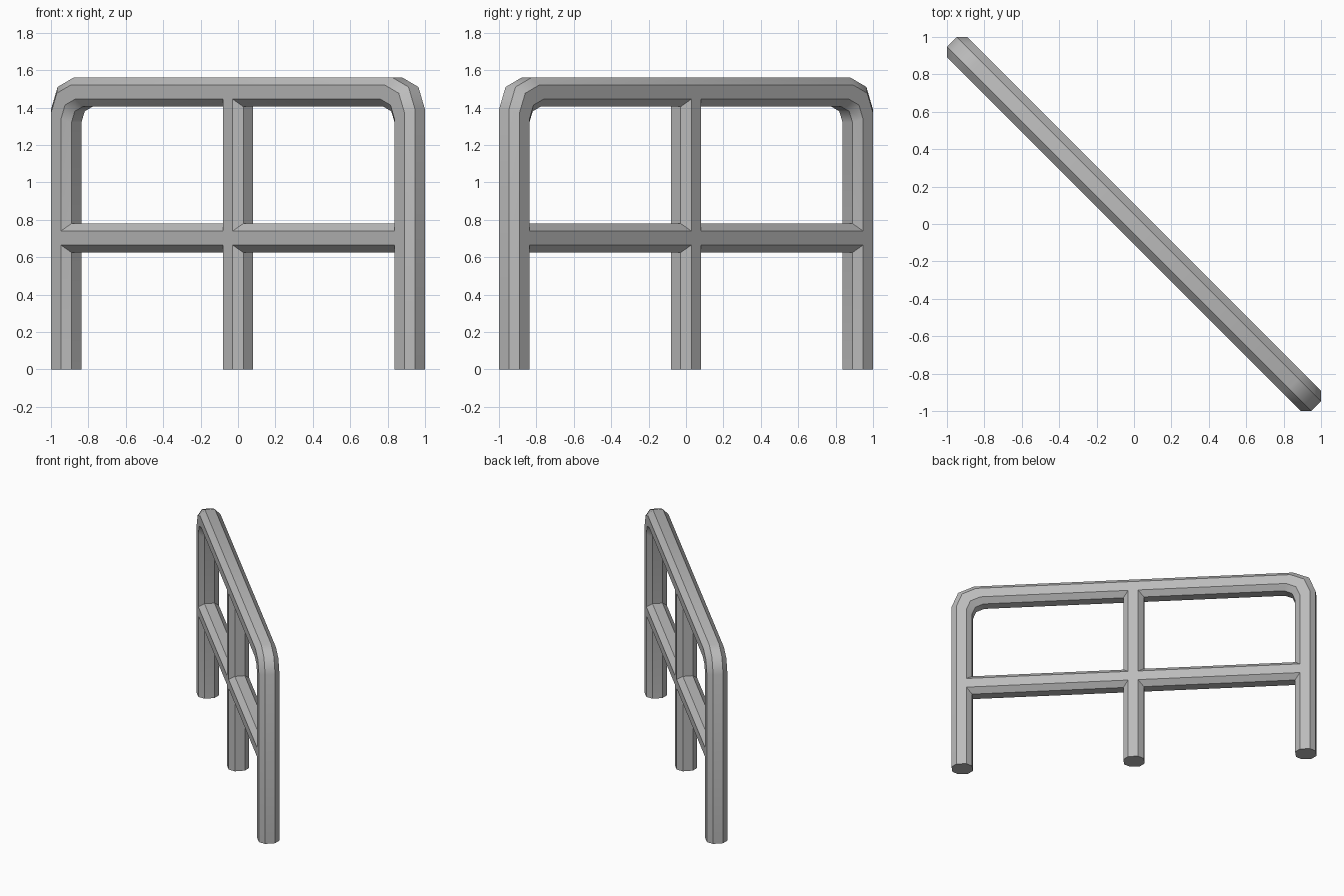
import bpy, bmesh
from math import sin, cos, radians

cube = bpy.data.objects.get("Cube")
if cube:
    bpy.data.objects.remove(cube, do_unlink=True)

HALF, FLAT = 0.0775, 0.0375      # bar half width, half width of its flat sides
LEG, TOP, MID = 1.299, 1.4825, 0.7025  # bar centre lines

metal = bpy.data.materials.new("grey metal")
metal.use_nodes = True
GREY = (0.5, 0.5, 0.5, 1)
metal.diffuse_color = GREY
metal.node_tree.nodes["Principled BSDF"].inputs["Base Color"].default_value = GREY

# Octagonal bar section: (outward offset, depth)
quarter = [(HALF, FLAT), (FLAT, HALF)]
half = quarter + [(-a, d) for a, d in reversed(quarter)]
SECTION = half + [(-a, -d) for a, d in half]


def sweep(name, stations):
    """Skin a bar through stations, each a function of (offset, depth)."""
    bm = bmesh.new()
    rings = [[bm.verts.new(s(a, d)) for a, d in SECTION] for s in stations]
    n = len(SECTION)
    for r, q in zip(rings, rings[1:]):
        for i in range(n):
            j = (i + 1) % n
            bm.faces.new((r[i], r[j], q[j], q[i])).smooth = True
    for cap in (rings[0], rings[-1]):
        bm.faces.new(cap)
    # Keep the long bar edges and the end caps crisp
    for r in rings:
        for v in r:
            v.index = 0
    lookup = {v: i for r in rings for i, v in enumerate(r)}
    for e in bm.edges:
        same_line = lookup[e.verts[0]] == lookup[e.verts[1]]
        capped = any(len(f.verts) == n for f in e.link_faces)
        e.smooth = not (same_line or capped)
    bmesh.ops.recalc_face_normals(bm, faces=bm.faces)
    mesh = bpy.data.meshes.new(name)
    bm.to_mesh(mesh)
    bm.free()
    mesh.materials.append(metal)
    obj = bpy.data.objects.new(name, mesh)
    obj.rotation_euler.z = radians(-45)   # the barrier stands diagonally
    bpy.context.collection.objects.link(obj)
    return obj


def foot(side):
    return lambda a, d: (side * (LEG + a), d, 0)


def bend(side, angle):
    t = radians(angle)

    def place(a, d):
        r = 0.1275 + 0.55 * a
        return (side * (LEG + a - r + r * cos(t)), d, TOP + a - r + r * sin(t))
    return place


# Outer hoop: both legs and the top rail
angles = (0, 45, 90)
sweep("outer_hoop",
      [foot(-1)] + [bend(-1, t) for t in angles]
      + [bend(1, t) for t in reversed(angles)] + [foot(1)])

# Centre post, up to the underside of the top rail
sweep("centre_post", [lambda a, d, z=z: (a, d, z) for z in (0, TOP - FLAT)])

# Middle rails between the legs and the post
for side, name in ((1, "left_middle_rail"), (-1, "right_middle_rail")):
    sweep(name, [lambda a, d, x=side * x: (x, d, MID + a)
                 for x in (FLAT, LEG - FLAT)])
